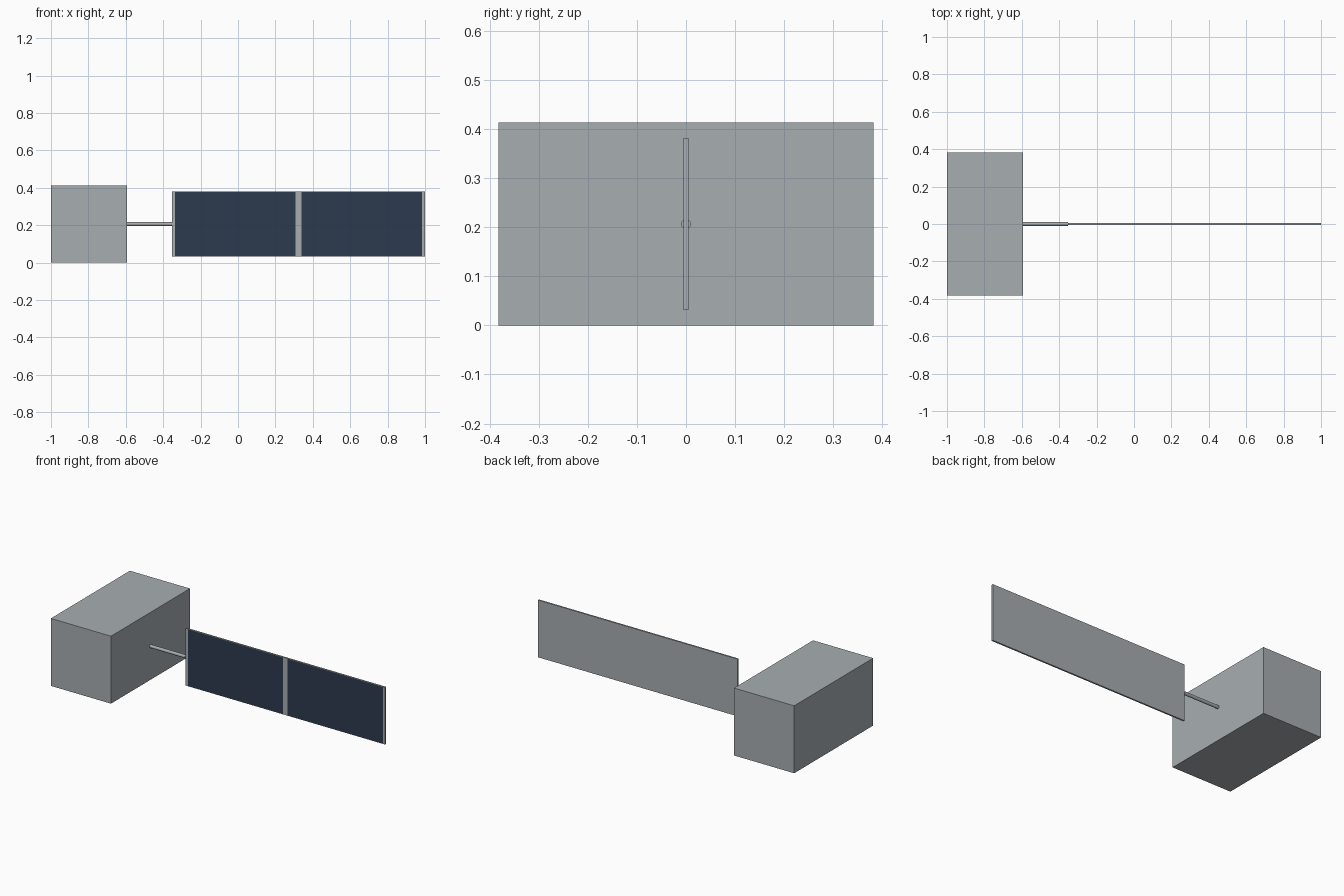
import bpy, bmesh, math
from mathutils import Vector

if "Cube" in bpy.data.objects:
    bpy.data.objects.remove(bpy.data.objects["Cube"], do_unlink=True)


def make_material(name, rgb):
    mat = bpy.data.materials.new(name)
    mat.use_nodes = True
    color = (*rgb, 1.0)
    mat.diffuse_color = color
    mat.node_tree.nodes["Principled BSDF"].inputs["Base Color"].default_value = color
    return mat


GREY = make_material("light_grey_metal", (0.39, 0.42, 0.44))
NAVY = make_material("navy_solar_cell", (0.025, 0.043, 0.075))


def make_box(name, low, high, *materials):
    """Axis-aligned box between two corners."""
    low, high = Vector(low), Vector(high)
    bpy.ops.mesh.primitive_cube_add(size=1, location=(low + high) / 2)
    obj = bpy.context.object
    obj.name = name
    obj.scale = high - low
    bpy.ops.object.transform_apply(location=True, rotation=True, scale=True)
    for mat in materials:
        obj.data.materials.append(mat)
    return obj


MID_Z = 0.2065
BODY_END, PANEL_START, PANEL_END = -0.593, -0.352, 1.0
HALF_HEIGHT, HALF_THICK = 0.175, 0.005

# Main body
make_box("body", (-1, -0.382, 0), (BODY_END, 0.382, 2 * MID_Z), GREY)

# Boom joining body and panel
bpy.ops.mesh.primitive_cylinder_add(
    vertices=24, radius=0.01, depth=PANEL_START - BODY_END,
    location=((BODY_END + PANEL_START) / 2, 0, MID_Z),
    rotation=(0, math.pi / 2, 0))
boom = bpy.context.object
boom.name = "boom"
boom.data.materials.append(GREY)
bpy.ops.object.shade_smooth_by_angle()

# Panel, cut into frame strips and two solar cells on the front
panel = make_box("solar_panel", (PANEL_START, -HALF_THICK, MID_Z - HALF_HEIGHT),
                 (PANEL_END, HALF_THICK, MID_Z + HALF_HEIGHT), GREY, NAVY)
centre = (PANEL_START + PANEL_END) / 2
border = HALF_HEIGHT - 0.003
cell_inner, cell_outer = 0.016, 0.66

bm = bmesh.new()
bm.from_mesh(panel.data)


def cut(point, normal):
    bmesh.ops.bisect_plane(bm, geom=bm.verts[:] + bm.edges[:] + bm.faces[:],
                           plane_co=point, plane_no=normal)


for side in (-1, 1):
    for offset in (cell_inner, cell_outer):
        cut((centre + side * offset, 0, 0), (1, 0, 0))
    cut((0, 0, MID_Z + side * border), (0, 0, 1))

for face in bm.faces:
    mid = face.calc_center_median()
    in_cell = cell_inner < abs(mid.x - centre) < cell_outer
    if face.normal.y < -0.5 and in_cell and abs(mid.z - MID_Z) < border:
        face.material_index = 1
bm.to_mesh(panel.data)
bm.free()
